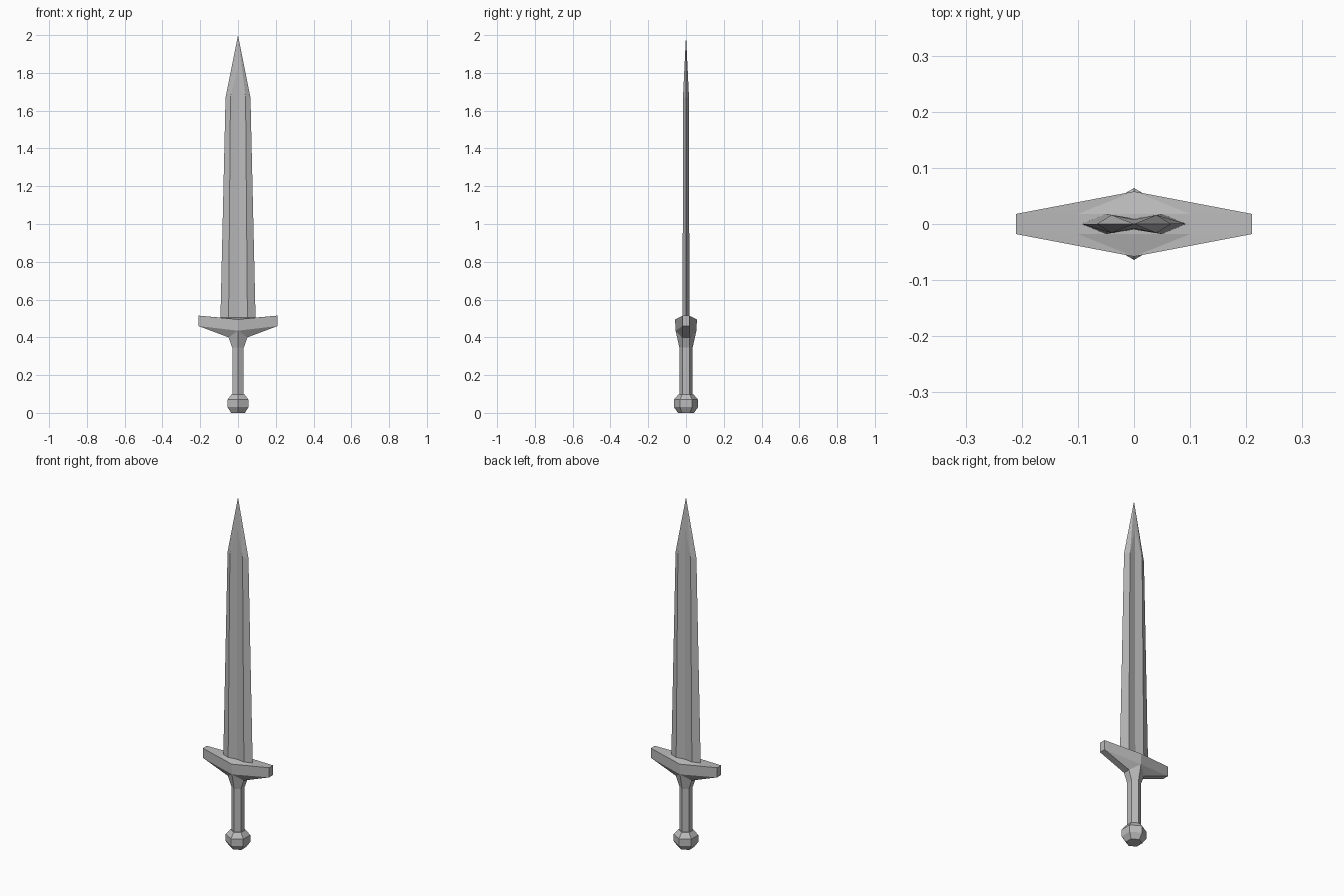
import bpy
import bmesh
import math

cube = bpy.data.objects.get("Cube")
if cube:
    bpy.data.objects.remove(cube, do_unlink=True)

steel = bpy.data.materials.new("grey_steel")
steel.use_nodes = True
GREY = (0.5, 0.5, 0.5, 1)
steel.diffuse_color = GREY
steel.node_tree.nodes["Principled BSDF"].inputs["Base Color"].default_value = GREY


def finish(name, bm):
    """Clean up the mesh, and add it to the scene with flat shading."""
    bmesh.ops.remove_doubles(bm, verts=bm.verts, dist=0.0005)
    bmesh.ops.recalc_face_normals(bm, faces=bm.faces)
    mesh = bpy.data.meshes.new(name)
    bm.to_mesh(mesh)
    bm.free()
    mesh.materials.append(steel)
    obj = bpy.data.objects.new(name, mesh)
    bpy.context.collection.objects.link(obj)
    return obj


def four_way(name, points, faces):
    """Build one quarter and repeat it across the x and y planes."""
    bm = bmesh.new()
    for sx in (1, -1):
        for sy in (1, -1):
            v = {k: bm.verts.new((x * sx, y * sy, z)) for k, (x, y, z) in points.items()}
            for face in faces:
                keys = face.split()
                bm.faces.new([v[k] for k in (keys if sx * sy > 0 else keys[::-1])])
    bmesh.ops.remove_doubles(bm, verts=bm.verts, dist=0.0005)
    bmesh.ops.dissolve_limit(bm, angle_limit=0.001, verts=bm.verts, edges=bm.edges)
    return finish(name, bm)


def hex_loft(name, rings):
    """Loft six-sided rings given as (side x, side y, side z, point y, point z)."""
    bm = bmesh.new()
    loops = []
    for x, y, z, py, pz in rings:
        loops.append([bm.verts.new(p) for p in (
            (0, -py, pz), (x, -y, z), (x, y, z), (0, py, pz), (-x, y, z), (-x, -y, z))])
    for a, b in zip(loops, loops[1:]):
        for i in range(6):
            j = (i + 1) % 6
            bm.faces.new((a[i], a[j], b[j], b[i]))
    bm.faces.new(loops[0][::-1])
    bm.faces.new(loops[-1])
    return finish(name, bm)


def regular(r, z):
    return (r * math.cos(math.pi / 6), r / 2, z, r, z)


# Pommel and grip, with the grip flaring into the guard
hex_loft("pommel", [regular(0.042, 0), regular(0.064, 0.03),
                    regular(0.064, 0.07), regular(0.04, 0.098)])
hex_loft("grip", [regular(0.035, 0.09), regular(0.035, 0.345),
                  (0.05, 0.02, 0.40, 0.055, 0.435)])

# Crossguard: tapered arms with a shallow V-shaped top
four_way("crossguard", {
    "end_top": (0.21, 0.018, 0.515), "end_low": (0.21, 0.018, 0.46),
    "end_top_mid": (0.21, 0, 0.515), "end_low_mid": (0.21, 0, 0.46),
    "front_top": (0, 0.058, 0.495), "front_low": (0, 0.055, 0.435),
    "collar": (0.05, 0.02, 0.40), "collar_mid": (0.05, 0, 0.40),
    "seat": (0.1, 0.018, 0.505), "seat_mid": (0.1, 0, 0.505),
    "seat_front": (0, 0.018, 0.505), "seat_centre": (0, 0, 0.505),
}, [
    "end_top end_top_mid end_low_mid end_low",
    "end_top end_low front_low front_top",
    "end_low collar front_low",
    "end_low end_low_mid collar_mid collar",
    "end_top seat seat_mid end_top_mid",
    "end_top front_top seat",
    "front_top seat_front seat",
    "seat seat_front seat_centre seat_mid",
])

# Blade: sharp edges, two ridges and a shallow groove on each face
four_way("blade", {
    "base_edge": (0.0935, 0, 0.48), "base_ridge": (0.05, 0.018, 0.48),
    "base_groove": (0, 0.01, 0.48), "base_centre": (0, 0, 0.48),
    "top_edge": (0.066, 0, 1.67), "top_ridge": (0.04, 0.016, 1.67),
    "groove_end": (0, 0.008, 1.83), "tip": (0, 0, 2),
}, [
    "base_edge base_ridge top_ridge top_edge",
    "base_ridge base_groove groove_end top_ridge",
    "top_edge top_ridge tip",
    "top_ridge groove_end tip",
    "base_edge base_centre base_groove base_ridge",
])
